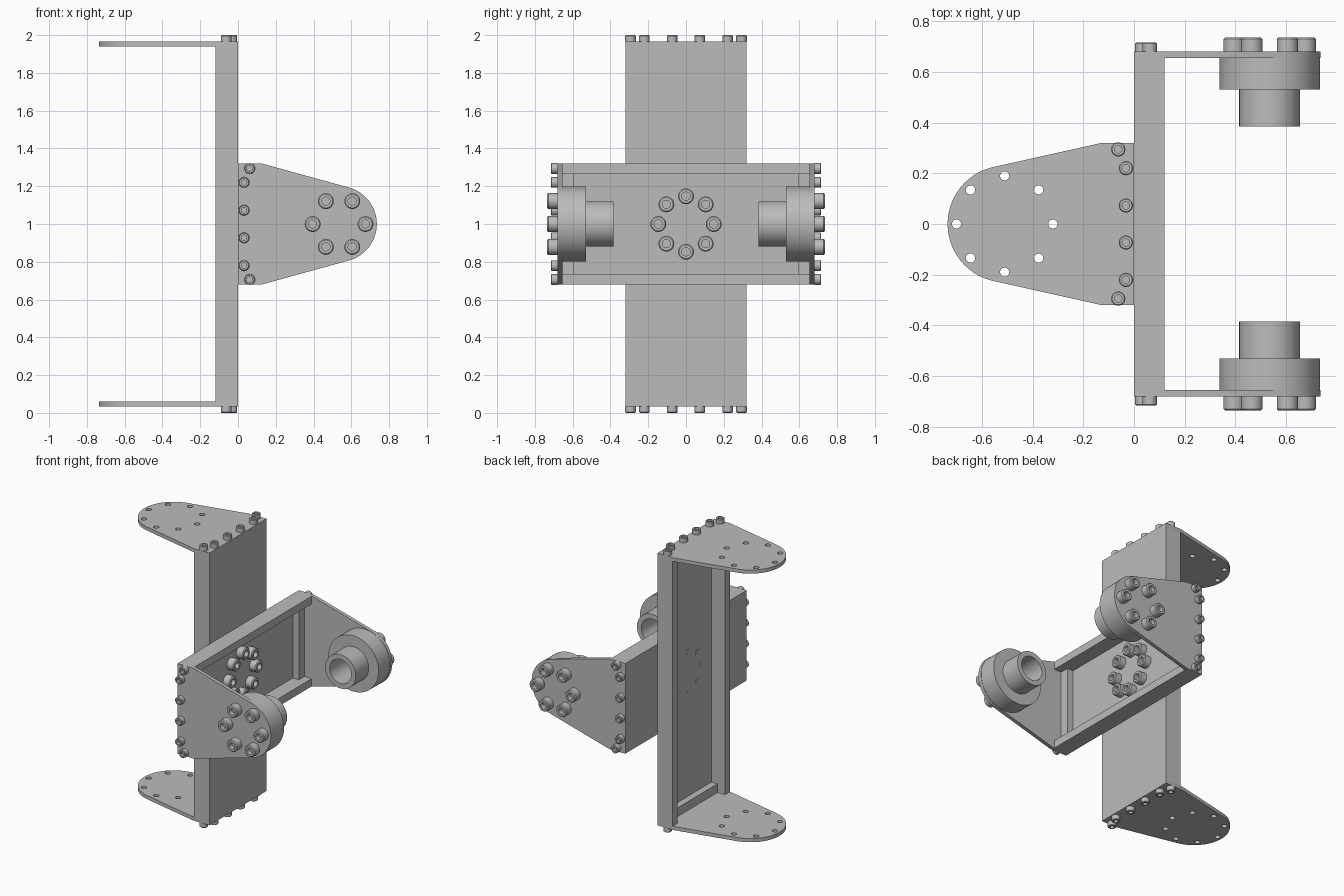
import bpy, bmesh
from math import pi, sin, cos, atan2, acos, hypot, radians
from mathutils import Matrix, Vector

cube = bpy.data.objects.get("Cube")
if cube:
    bpy.data.objects.remove(cube, do_unlink=True)

steel = bpy.data.materials.new("grey_metal")
steel.use_nodes = True
GREY = (0.5, 0.5, 0.5, 1)
steel.diffuse_color = GREY
steel.node_tree.nodes["Principled BSDF"].inputs["Base Color"].default_value = GREY

WIDTH = 0.32      # half width of each channel
DEPTH = 0.12      # channel depth
WALL = 0.055      # flange and end bar thickness
WEB = 0.015       # channel floor thickness
SHEET = 0.026     # end plate thickness


def add_object(name, mesh, matrix):
    mesh.materials.clear()
    mesh.materials.append(steel)
    for p in mesh.polygons:
        p.use_smooth = True
    mesh.set_sharp_from_angle(angle=radians(35))
    obj = bpy.data.objects.new(name, mesh)
    obj.matrix_world = matrix
    bpy.context.collection.objects.link(obj)
    return obj


def box(name, low, high, matrix):
    low, high = Vector(low), Vector(high)
    bm = bmesh.new()
    bmesh.ops.create_cube(bm, size=1)
    for v in bm.verts:
        v.co = (low + high) / 2 + v.co * (high - low)
    mesh = bpy.data.meshes.new(name)
    bm.to_mesh(mesh)
    bm.free()
    add_object(name, mesh, matrix)


def lathe(name, profile, matrix, steps=40):
    """Spin a closed (radius, height) profile around local z."""
    bm = bmesh.new()
    verts = [bm.verts.new((r, 0, z)) for r, z in profile]
    edges = [bm.edges.new((a, b)) for a, b in zip(verts, verts[1:] + verts[:1])
             if a.co.x + b.co.x > 0]
    bmesh.ops.spin(bm, geom=verts + edges, cent=(0, 0, 0), axis=(0, 0, 1),
                   angle=2 * pi, steps=steps)
    bmesh.ops.remove_doubles(bm, verts=bm.verts, dist=0.0001)
    bmesh.ops.recalc_face_normals(bm, faces=bm.faces)
    mesh = bpy.data.meshes.new(name)
    bm.to_mesh(mesh)
    bm.free()
    add_object(name, mesh, matrix)


def bolt(name, radius, height, matrix):
    """Socket head bolt with a chamfered rim."""
    c, socket = radius * 0.14, radius * 0.52
    lathe(name, [(0, 0), (radius, 0), (radius, height - c), (radius - c, height),
                 (socket, height), (socket, height * 0.4), (0, height * 0.4)], matrix, 28)


def ring(count, radius, cx=0):
    return [(cx + radius * cos(2 * pi * i / count), radius * sin(2 * pi * i / count))
            for i in range(count)]


def plate(name, cx, radius, holes, matrix):
    """Tapered sheet with a round nose, filled from an outline and hole loops."""
    px = DEPTH + 0.007
    turn = atan2(WIDTH, px - cx) - acos(radius / hypot(px - cx, WIDTH))
    nose = [(cx + radius * cos(turn * t / 16), radius * sin(turn * t / 16))
            for t in range(-16, 17)]
    loops = [[(0, -WIDTH), (px, -WIDTH)] + nose + [(px, WIDTH), (0, WIDTH)]]
    loops += [[(x + dx, y + dy) for dx, dy in ring(20, 0.018)] for x, y in holes]
    curve = bpy.data.curves.new(name, 'CURVE')
    curve.dimensions, curve.fill_mode, curve.extrude = '2D', 'BOTH', SHEET / 2
    for loop in loops:
        spline = curve.splines.new('POLY')
        spline.points.add(len(loop) - 1)
        spline.use_cyclic_u = True
        for point, (x, y) in zip(spline.points, loop):
            point.co = (x, y, 0, 1)
    temp = bpy.data.objects.new(name + "_outline", curve)
    mesh = bpy.data.meshes.new_from_object(temp)
    bpy.data.objects.remove(temp)
    bm = bmesh.new()
    bm.from_mesh(mesh)
    bmesh.ops.remove_doubles(bm, verts=bm.verts, dist=0.0001)
    bmesh.ops.recalc_face_normals(bm, faces=bm.faces)
    bm.to_mesh(mesh)
    bm.free()
    add_object(name, mesh, matrix @ Matrix.Translation((0, 0, SHEET / 2)))


def bracket(name, half, cx, radius, holes, frame):
    """Open channel along local z, facing local +x, with a plate on each end."""
    box(name + "_web", (0, -WIDTH, -half), (WEB, WIDTH, half), frame)
    for s in (-1, 1):
        y = sorted((s * WIDTH, s * (WIDTH - WALL)))
        box(name + "_flange", (0, y[0], -half), (DEPTH, y[1], half), frame)
    for side, flip in (("a", 0), ("b", pi)):
        end = frame @ Matrix.Rotation(flip, 4, 'X') @ Matrix.Translation((0, 0, half))
        inner = WIDTH - WALL
        box(f"{name}_end_bar_{side}", (WEB, -inner, -0.062), (0.062, inner, 0), end)
        plate(f"{name}_end_plate_{side}", cx, radius, holes, end)
        # edge bolts into the flanges and the end bar
        for s in (-1, 1):
            for x, y in ((0.062, 0.294), (0.032, 0.22), (0.032, 0.073)):
                bolt(name + "_edge_bolt", 0.028, 0.034,
                     end @ Matrix.Translation((x, s * y, SHEET)))
        yield end


# Tall channel, opening to -x, with a ring of holes in each end plate
tall_frame = Matrix.Translation((0, 0, 1)) @ Matrix.Rotation(pi, 4, 'Z')
list(bracket("tall_bracket", 0.94, 0.505, 0.23, ring(8, 0.19, 0.51), tall_frame))

# Cross channel, opening to +x, with a bearing hub on each end plate
cross_frame = Matrix.Translation((0, 0, 1)) @ Matrix.Rotation(pi / 2, 4, 'X')
HUB_X = 0.535
for end in bracket("cross_bracket", 0.655, HUB_X, 0.2, [], cross_frame):
    lathe("bearing_hub", [(0.085, 0), (0.198, 0), (0.198, -0.125), (0.12, -0.125),
                          (0.12, -0.27), (0.085, -0.27)],
          end @ Matrix.Translation((HUB_X, 0, 0)), 64)
    for x, y in ring(6, 0.14, HUB_X):
        bolt("hub_bolt", 0.042, 0.054, end @ Matrix.Translation((x, y, SHEET)))

# Bolts joining the two channels back to back
for y, z in ring(8, 0.147):
    spot = Matrix.Translation((WEB, y, 1 + z)) @ Matrix.Rotation(pi / 2, 4, 'Y')
    bolt("joining_bolt", 0.042, 0.052, spot)
    lathe("joining_bolt_tip", [(0, 0), (0.018, 0), (0.018, -2 * WEB - 0.002),
                               (0, -2 * WEB - 0.002)], spot, 20)
